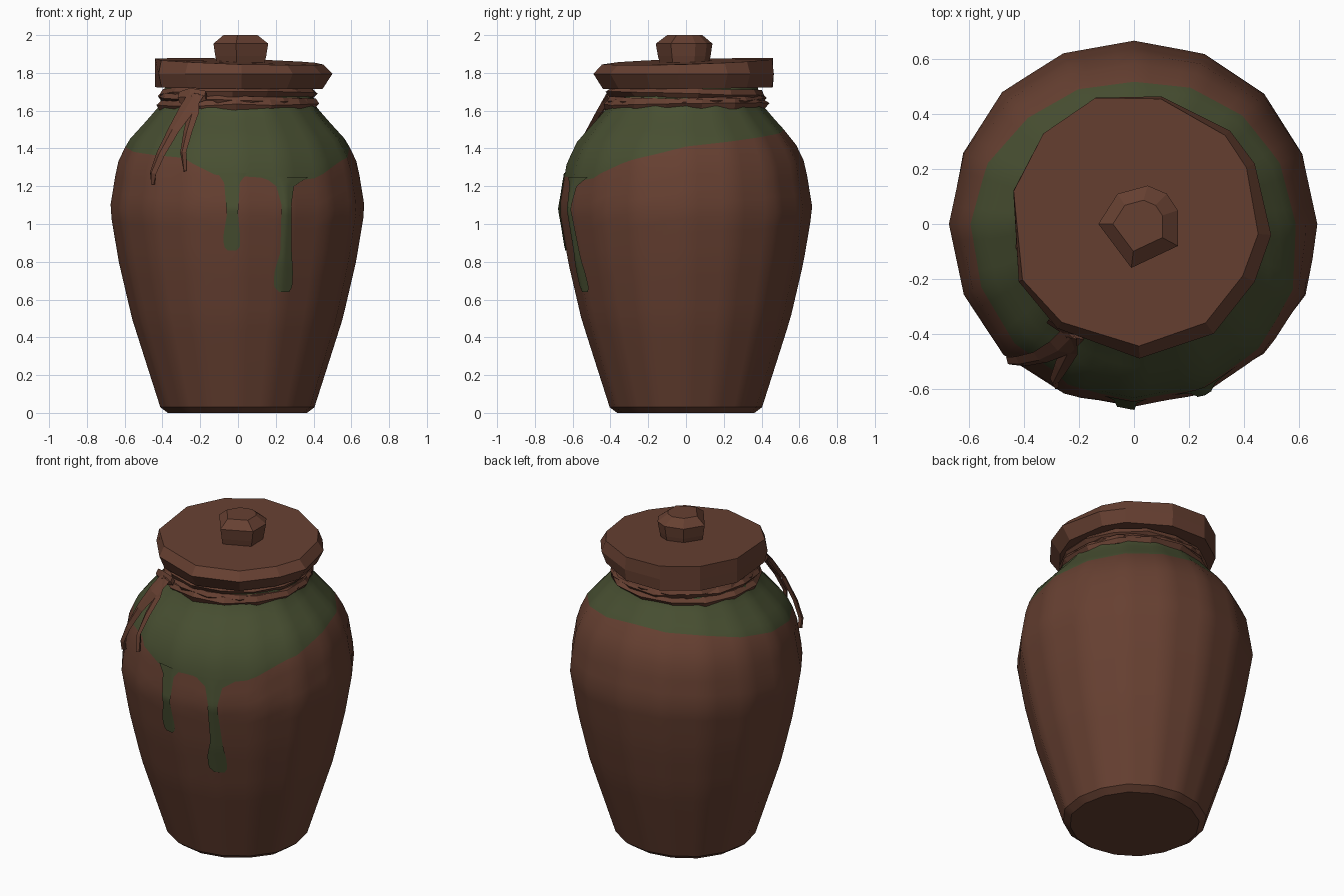
import bpy, bmesh, math, random
from mathutils import Vector

random.seed(4)
if "Cube" in bpy.data.objects:
    bpy.data.objects.remove(bpy.data.objects["Cube"])


def material(name, rgb):
    m = bpy.data.materials.new(name)
    m.use_nodes = True
    m.diffuse_color = (*rgb, 1)
    m.node_tree.nodes["Principled BSDF"].inputs["Base Color"].default_value = (*rgb, 1)
    return m


CLAY = material("brown clay", (0.134, 0.051, 0.031))
GLAZE = material("green glaze", (0.064, 0.078, 0.031))


def finish(name, bm, mats, smooth=None):
    bmesh.ops.recalc_face_normals(bm, faces=bm.faces)
    me = bpy.data.meshes.new(name)
    bm.to_mesh(me)
    bm.free()
    ob = bpy.data.objects.new(name, me)
    bpy.context.collection.objects.link(ob)
    for m in mats:
        me.materials.append(m)
    if smooth:
        bpy.ops.object.select_all(action='DESELECT')
        bpy.context.view_layer.objects.active = ob
        ob.select_set(True)
        bpy.ops.object.shade_smooth_by_angle(angle=math.radians(smooth))
    return ob


def loft(bm, rings, closed=True, caps=True):
    """Skin a list of point rings with quads."""
    vs = [[bm.verts.new(p) for p in ring] for ring in rings]
    n = len(vs[0])
    rows = []
    for a, b in zip(vs, vs[1:]):
        rows.append([bm.faces.new((a[i], a[(i + 1) % n], b[(i + 1) % n], b[i]))
                     for i in range(n if closed else n - 1)])
    if caps:
        bm.faces.new(vs[0][::-1])
        bm.faces.new(vs[-1])
    return rows


def interp(table, t):
    for (t0, v0), (t1, v1) in zip(table, table[1:]):
        if t <= t1:
            return v0 + (v1 - v0) * (t - t0) / (t1 - t0)
    return table[-1][1]


# Jar profile (height, radius) and lower edge of the glaze (angle, height)
PROFILE = [(0, .37), (.03, .41), (.28, .49), (.5, .56), (.8, .63), (1.08, .677),
           (1.32, .638), (1.44, .58), (1.55, .48), (1.62, .42), (1.74, .38)]
EDGE = [(0, 1.41), (45, 1.46), (90, 1.5), (135, 1.48), (180, 1.41), (205, 1.38),
        (242, 1.35), (259, 1.26), (272, 1.25), (280, 1.25), (288, 1.22),
        (309, 1.24), (329, 1.33), (345, 1.37), (360, 1.41)]
SIDES = 16
wobble = [random.uniform(-.008, .004) for _ in range(SIDES)]


def on_jar(angle, z, lift=0.0):
    """Point on the faceted jar wall."""
    f = (angle % 360) / (360 / SIDES)
    i, t = int(f), f % 1
    ends = []
    for k in (i, i + 1):
        a = 2 * math.pi * k / SIDES
        r = interp(PROFILE, z) + wobble[k % SIDES] + lift
        ends.append(Vector((r * math.cos(a), r * math.sin(a), z)))
    return ends[0].lerp(ends[1], t)


# Jar body: rows follow the glaze edge so the colours split cleanly
LOW, HIGH, COLS = 18, 8, 64
angles = [360 * i / COLS for i in range(COLS)]
edge = [interp(EDGE, a) for a in angles]
rings = [[on_jar(a, 0) for a in angles]]
rings += [[on_jar(a, .03 + (e - .03) * k / LOW) for a, e in zip(angles, edge)]
          for k in range(LOW + 1)]
rings += [[on_jar(a, e + (1.74 - e) * k / HIGH) for a, e in zip(angles, edge)]
          for k in range(1, HIGH + 1)]
bm = bmesh.new()
for k, row in enumerate(loft(bm, rings)):
    for f in row:
        f.material_index = int(k > LOW)
finish("jar_body", bm, [CLAY, GLAZE], 35)


# Glaze drips: thin strips lying on the wall, rows of (height, left, right)
def drip(name, outline):
    left = [(z, a) for z, a, b in outline][::-1]
    right = [(z, b) for z, a, b in outline][::-1]
    top, bottom = outline[0][0], outline[-1][0]
    rows = []
    for k in range(25):
        z = top + (bottom - top) * k / 24
        x0, x1 = interp(left, z), interp(right, z)
        row = []
        for c in range(7):
            x = x0 + (x1 - x0) * c / 6
            ang = 270 + math.degrees(math.asin(x / interp(PROFILE, z)))
            row.append(on_jar(ang, z, .007))
        rows.append(row)
    bm = bmesh.new()
    loft(bm, rows, closed=False, caps=False)
    ob = finish(name, bm, [GLAZE], 40)
    for p in ob.data.polygons:
        if p.normal.y > 0:
            ob.data.flip_normals()
            break


drip("short_drip", [(1.27, -.11, .05), (1.22, -.075, .01), (1.05, -.06, 0),
                    (.93, -.08, .012), (.88, -.075, .012), (.86, -.055, -.01)])
drip("long_drip", [(1.25, .14, .38), (1.2, .205, .3), (1.1, .232, .285), (.85, .225, .288),
                   (.75, .195, .295), (.67, .19, .293), (.64, .22, .275)])

# Lid: irregular slab, bulging and lower towards the front left
LID = [(-.14, .46), (.1, .465), (.35, .34), (.44, .22), (.5, -.04), (.44, -.21),
       (.29, -.4), (.02, -.49), (-.28, -.38), (-.42, -.21), (-.44, .12), (-.33, .33)]


def lid_ring(z, shrink, tilt):
    ring = []
    for x, y in LID:
        t = max(-1, min(1, (x - y) / .6))
        s = 1 - shrink * (.5 + .5 * t)
        ring.append((x * s, y * s, z - tilt * t))
    return ring


bm = bmesh.new()
loft(bm, [lid_ring(1.72, .11, .005), lid_ring(1.795, 0, 0), lid_ring(1.86, .1, .018)])
finish("lid", bm, [CLAY])

# Knob
KNOB = [(-.13, 0), (-.06, .11), (.05, .14), (.12, .11), (.16, .05), (.16, -.08), (-.01, -.16)]
bm = bmesh.new()
loft(bm, [[(.01 + (x - .01) * s, y * s, z) for x, y in KNOB]
          for z, s in ((1.84, .85), (1.89, .93), (1.955, 1), (2, .62))])
finish("lid_knob", bm, [CLAY])


# Cord wrapped round the neck: three uneven tilted bands
def wrap(name, z, radius, half, tilt, turn):
    cross = []
    for dr, dz in ((-.05, -half), (0, -half), (.018, 0), (0, half), (-.05, half)):
        ring = []
        for i in range(14):
            a = 2 * math.pi * i / 14 + turn
            r = radius + dr + random.uniform(-.009, .009)
            ring.append((r * math.cos(a), r * math.sin(a),
                         z + dz + tilt * math.cos(a - 2 * turn) + random.uniform(-.005, .005)))
        cross.append(ring)
    bm = bmesh.new()
    loft(bm, cross, caps=False)
    finish(name, bm, [CLAY])


wrap("lower_neck_cord", 1.633, .42, .026, .006, .2)
wrap("middle_neck_cord", 1.66, .408, .022, .016, 1.3)
wrap("upper_neck_cord", 1.69, .405, .024, .008, 2.4)


# Loose cord ends: flat tapered strips, points of (x, y, z, half width)
def strand(name, points):
    rings = []
    for i, (x, y, z, w) in enumerate(points):
        p = Vector((x, y, z))
        a = Vector(points[max(i - 1, 0)][:3])
        b = Vector(points[min(i + 1, len(points) - 1)][:3])
        out = Vector((x, y, 0)).normalized()
        side = (b - a).cross(out).normalized() * w
        out *= .014
        rings.append([p + side, p + out, p - side, p - out])
    bm = bmesh.new()
    loft(bm, rings)
    finish(name, bm, [CLAY])


strand("long_cord_end", [(-.22, -.4, 1.69, .045), (-.27, -.45, 1.61, .045),
                         (-.34, -.485, 1.5, .034), (-.41, -.5, 1.37, .028),
                         (-.45, -.5, 1.27, .022), (-.45, -.49, 1.21, .005)])
strand("short_cord_end", [(-.24, -.4, 1.68, .04), (-.235, -.46, 1.59, .034),
                          (-.265, -.52, 1.49, .026), (-.29, -.57, 1.38, .018),
                          (-.28, -.59, 1.28, .008)])
strand("cord_knot", [(-.31, -.35, 1.67, .03), (-.25, -.39, 1.675, .045), (-.17, -.405, 1.68, .025)])
